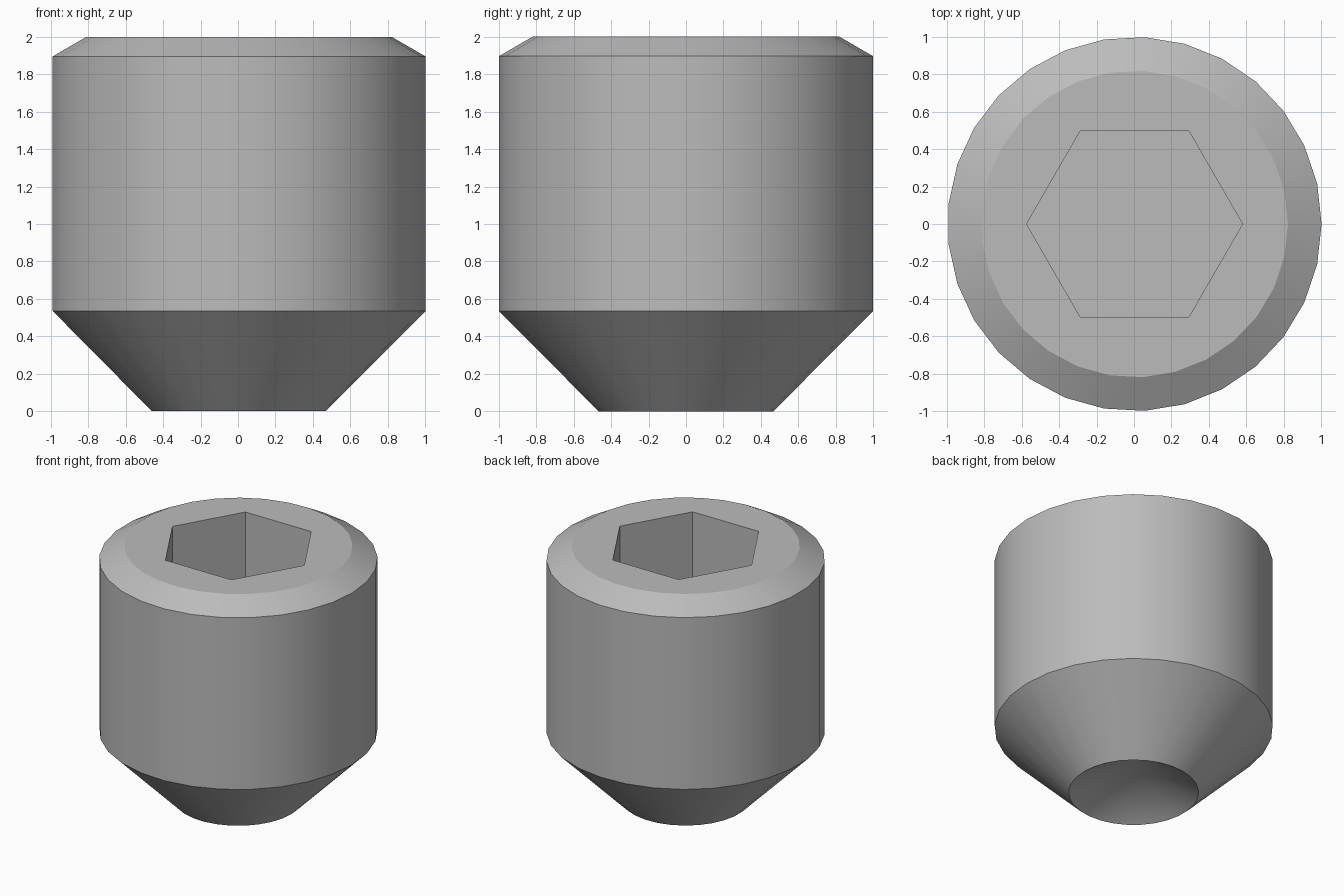
import bpy
import bmesh
from math import cos, sin, pi, radians, sqrt

if "Cube" in bpy.data.objects:
    bpy.data.objects.remove(bpy.data.objects["Cube"], do_unlink=True)

SIDES = 29
HEX_RADIUS = 1 / sqrt(3)      # one unit across the flats
SOCKET_FLOOR = 1.2

steel = bpy.data.materials.new("grey steel")
steel.use_nodes = True
colour = (0.5, 0.5, 0.5, 1)
steel.diffuse_color = colour
steel.node_tree.nodes["Principled BSDF"].inputs["Base Color"].default_value = colour

bm = bmesh.new()


def ring(radius, z, sides):
    return [bm.verts.new((radius * cos(2 * pi * i / sides),
                          radius * sin(2 * pi * i / sides), z))
            for i in range(sides)]


def bridge(lower, upper):
    n = len(lower)
    for i in range(n):
        j = (i + 1) % n
        bm.faces.new((lower[i], lower[j], upper[j], upper[i]))


def loop_edges(verts):
    return [bm.edges.get((v, verts[i - 1])) for i, v in enumerate(verts)]


# Turned body: tapered point, straight shank, chamfered top
profile = [(0.467, 0), (1, 0.535), (1, 1.896), (0.82, 2)]
rings = [ring(r, z, SIDES) for r, z in profile]
for lower, upper in zip(rings, rings[1:]):
    bridge(lower, upper)

# Hollow conical cup in the point
apex = bm.verts.new((0, 0, 0.27))
for i, v in enumerate(rings[0]):
    bm.faces.new((v, rings[0][i - 1], apex))

# Hexagonal drive socket
socket_rim = ring(HEX_RADIUS, 2, 6)
socket_base = ring(HEX_RADIUS, SOCKET_FLOOR, 6)
bridge(socket_rim, socket_base)
bm.faces.new(socket_base)

# Flat top between the chamfer and the socket
bmesh.ops.triangle_fill(bm, use_beauty=True, normal=(0, 0, 1),
                        edges=loop_edges(rings[-1]) + loop_edges(socket_rim))
bmesh.ops.recalc_face_normals(bm, faces=bm.faces)

mesh = bpy.data.meshes.new("set_screw")
bm.to_mesh(mesh)
bm.free()
mesh.materials.append(steel)
screw = bpy.data.objects.new("set_screw", mesh)
bpy.context.collection.objects.link(screw)

# Centre the odd-sided outline on x
screw.location.x = (cos(pi / SIDES) - 1) / -2

bpy.ops.object.select_all(action="DESELECT")
screw.select_set(True)
bpy.context.view_layer.objects.active = screw
bpy.ops.object.shade_smooth_by_angle(angle=radians(25))
